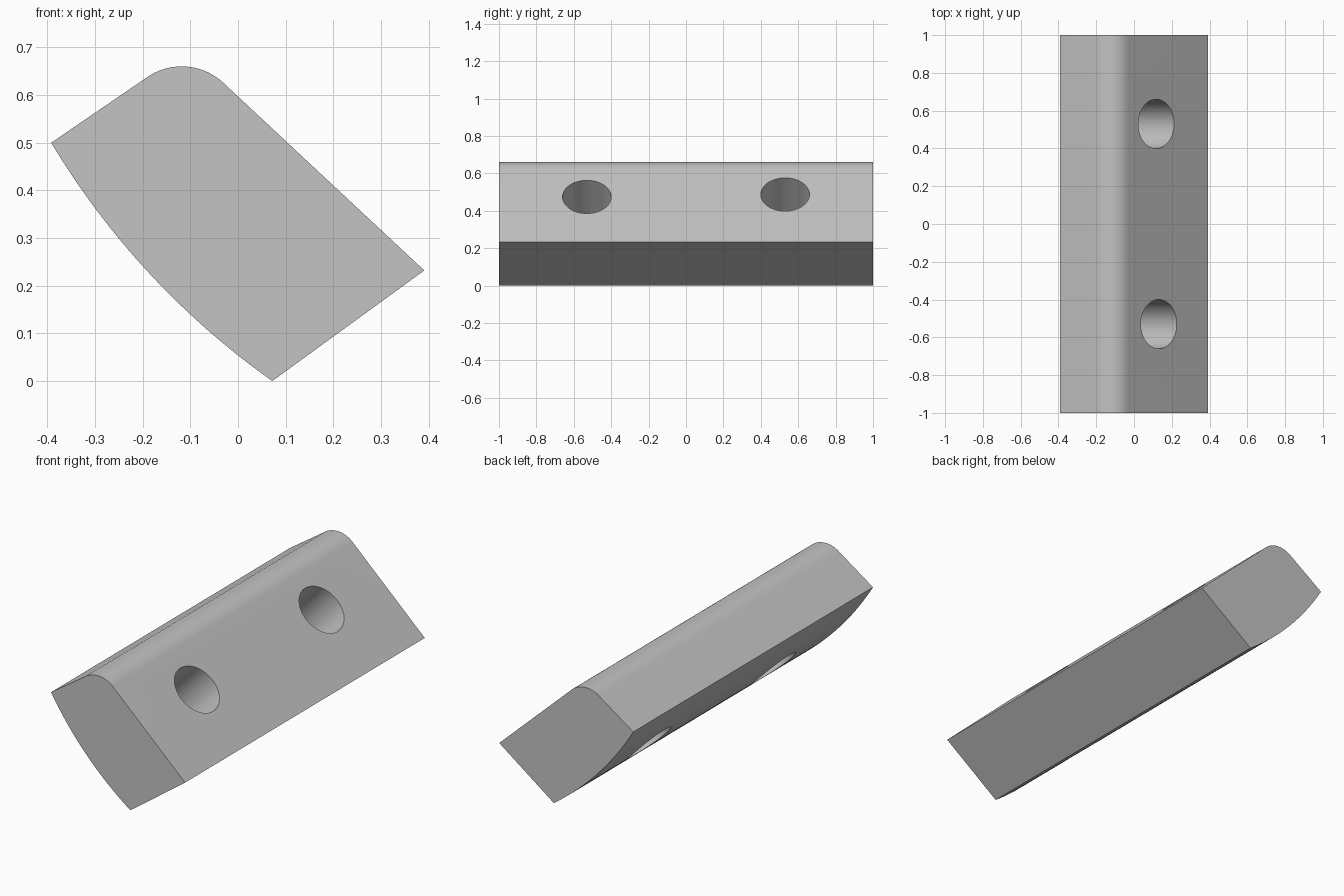
import bpy, bmesh, math
from mathutils import Vector

if "Cube" in bpy.data.objects:
    bpy.data.objects.remove(bpy.data.objects["Cube"], do_unlink=True)

grey = bpy.data.materials.new("light_grey")
grey.use_nodes = True
colour = (0.55, 0.55, 0.55, 1)
grey.diffuse_color = colour
grey.node_tree.nodes["Principled BSDF"].inputs["Base Color"].default_value = colour


def arc(start, end, rise, steps):
    """Points of a circular arc that bulges to the left of start -> end."""
    a, b = Vector(start), Vector(end)
    half = (b - a).length / 2
    along = (b - a).normalized()
    out = Vector((-along.y, along.x))
    radius = (half ** 2 + rise ** 2) / (2 * rise)
    centre = (a + b) / 2 + out * (rise - radius)
    sweep = math.asin(half / radius)
    angles = [sweep * (2 * i / steps - 1) for i in range(steps + 1)]
    return [centre + along * radius * math.sin(t) + out * radius * math.cos(t)
            for t in angles]


# Block: side profile with a rounded top ridge and a bowed underside
profile = arc((-0.19, 0.638), (-0.031, 0.626), 0.028, 20)
profile.append(Vector((0.391, 0.232)))
profile += arc((0.072, 0.0), (-0.392, 0.5), 0.0355, 32)

bm = bmesh.new()
face = bm.faces.new([bm.verts.new((p.x, -1, p.y)) for p in profile])
extruded = bmesh.ops.extrude_face_region(bm, geom=[face])["geom"]
bmesh.ops.translate(bm, vec=(0, 2, 0),
                    verts=[v for v in extruded if isinstance(v, bmesh.types.BMVert)])
bmesh.ops.recalc_face_normals(bm, faces=bm.faces)
mesh = bpy.data.meshes.new("block")
bm.to_mesh(mesh)
bm.free()
block = bpy.data.objects.new("block", mesh)
bpy.context.collection.objects.link(block)
mesh.materials.append(grey)
bpy.context.view_layer.objects.active = block

# Two round holes bored square through the sloping face
slope_normal = Vector((0.683, 0, 0.730))
for name, spot in (("front_hole", (0.13, -0.53, 0.473)),
                   ("back_hole", (0.117, 0.53, 0.487))):
    bpy.ops.mesh.primitive_cylinder_add(
        vertices=64, radius=0.13, depth=2, location=spot,
        rotation=slope_normal.to_track_quat('Z', 'Y').to_euler())
    cutter = bpy.context.object
    cutter.name = name + "_cutter"
    cutter.data.materials.append(grey)
    cutter.hide_render = True
    cut = block.modifiers.new(name, 'BOOLEAN')
    cut.operation = 'DIFFERENCE'
    cut.solver = 'EXACT'
    cut.object = cutter
    bpy.context.view_layer.objects.active = block
    bpy.ops.object.modifier_apply(modifier=name)
    bpy.data.objects.remove(cutter, do_unlink=True)

# Smooth curves, crisp edges
bpy.ops.object.select_all(action='DESELECT')
block.select_set(True)
bpy.context.view_layer.objects.active = block
bpy.ops.object.shade_smooth_by_angle(angle=math.radians(30))
